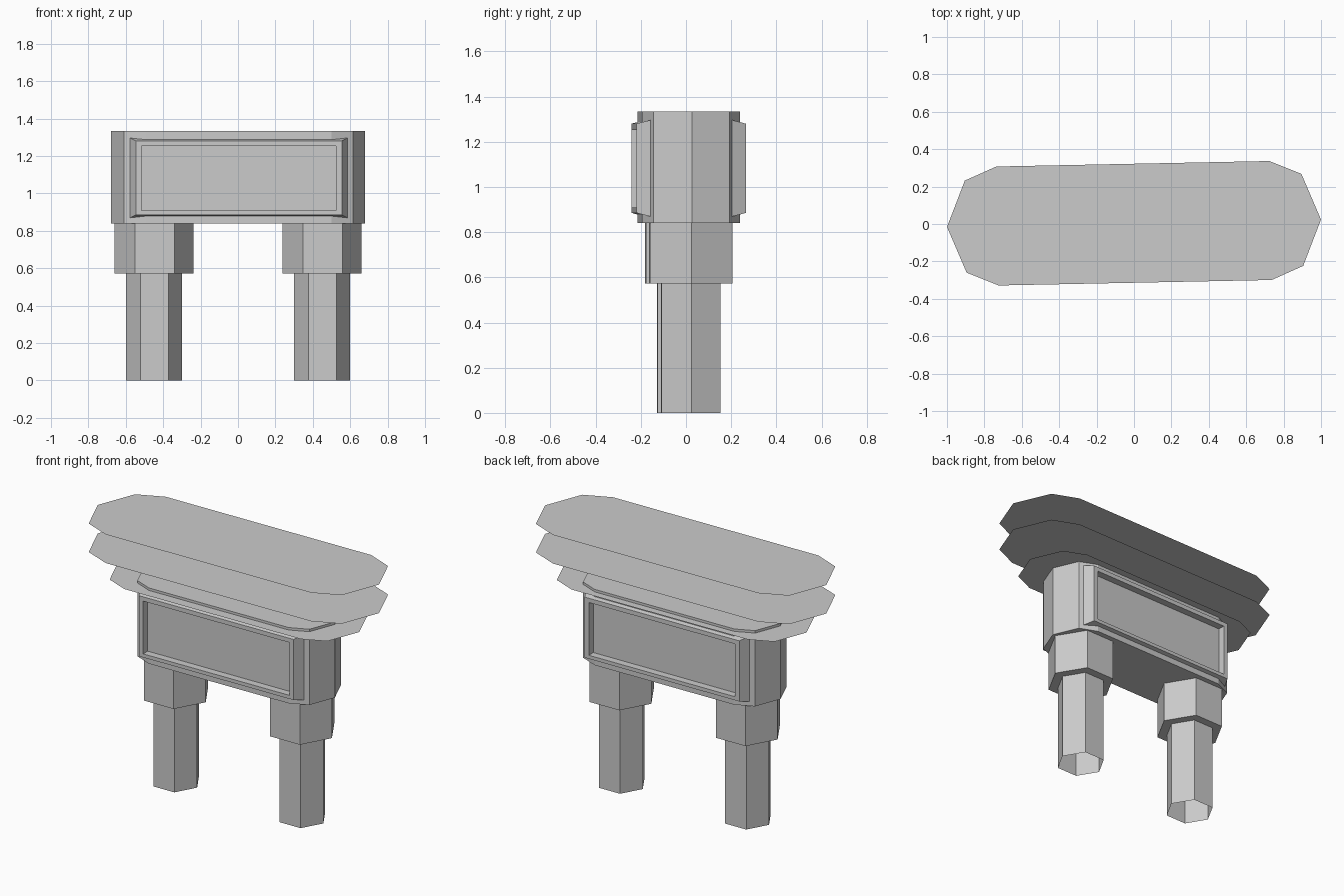
import bpy, bmesh, math
from mathutils import Matrix

cube = bpy.data.objects.get("Cube")
if cube:
    bpy.data.objects.remove(cube, do_unlink=True)

grey = bpy.data.materials.new("plain_grey")
grey.use_nodes = True
grey.diffuse_color = (0.6, 0.6, 0.6, 1)
grey.node_tree.nodes["Principled BSDF"].inputs["Base Color"].default_value = (0.6, 0.6, 0.6, 1)

TURN = Matrix.Rotation(math.radians(1.15), 4, 'Z')   # whole model is turned slightly


def build(name, rings, cap_start=True, cap_end=True, shift=0.012):
    """Loft a list of equal-sized rings of points into an object."""
    bm = bmesh.new()
    loops = [[bm.verts.new(p) for p in ring] for ring in rings]
    for a, b in zip(loops, loops[1:]):
        for i in range(len(a)):
            j = (i + 1) % len(a)
            bm.faces.new((a[i], a[j], b[j], b[i]))
    if cap_start:
        bm.faces.new(loops[0][::-1])
    if cap_end:
        bm.faces.new(loops[-1])
    if len(rings) > 1:
        bmesh.ops.recalc_face_normals(bm, faces=bm.faces)
    bm.transform(Matrix.Translation((0, shift, 0)) @ TURN)
    mesh = bpy.data.meshes.new(name)
    bm.to_mesh(mesh)
    bm.free()
    mesh.materials.append(grey)
    obj = bpy.data.objects.new(name, mesh)
    bpy.context.collection.objects.link(obj)
    return obj


def outline(z, k=1.0):
    """Long ten-sided outline with pointed ends."""
    half = [(1, 0), (0.9, 0.246), (0.73, 0.318), (-0.73, 0.318), (-0.9, 0.246)]
    pts = half + [(-x, -y) for x, y in half]
    return [(x * k, y * k, z) for x, y in pts]


def hexagon(cx, r, z):
    return [(cx + r * math.cos(i * math.pi / 3), r * math.sin(i * math.pi / 3), z)
            for i in range(6)]


def rect(side, y, hx, z0, z1):
    return [(-hx, side * y, z0), (hx, side * y, z0), (hx, side * y, z1), (-hx, side * y, z1)]


def cut(obj, side, depth):
    """Cut the rectangular panel recess, down to the given distance from the middle."""
    tool = build("recess_cutter", [rect(side, depth, 0.52, 0.908, 1.252),
                                   rect(side, 0.4, 0.52, 0.908, 1.252)])
    tool.hide_render = True
    mod = obj.modifiers.new("recess", 'BOOLEAN')
    mod.operation = 'DIFFERENCE'
    mod.solver = 'EXACT'
    mod.object = tool
    bpy.ops.object.select_all(action='DESELECT')
    bpy.context.view_layer.objects.active = obj
    obj.select_set(True)
    bpy.ops.object.modifier_apply(modifier=mod.name)
    bpy.data.objects.remove(tool, do_unlink=True)


# Main body with a recess on both long sides
body = build("body", [outline(0.84, 0.68), outline(1.334, 0.68)])

# Bevelled panel frames, front and back
for side, label in ((-1, "front"), (1, "back")):
    cut(body, side, 0.18)
    frame = build(label + "_panel_frame", [rect(side, 0.165, 0.59, 0.865, 1.3),
                                           rect(side, 0.242, 0.55, 0.885, 1.28)])
    cut(frame, side, 0.195)

# Six-sided legs, open at the foot, with wider sleeves above
for side, label in ((-1, "right"), (1, "left")):
    cx = side * 0.449
    build(label + "_leg", [hexagon(cx, 0.15, 0), hexagon(cx, 0.15, 0.575)], cap_start=False)
    build(label + "_leg_sleeve", [hexagon(cx, 0.211, 0.572), hexagon(cx, 0.211, 0.84)])

# Flat sheets stacked above the body
for label, z, k in (("lower", 1.318, 0.86), ("middle", 1.478, 1), ("top", 1.664, 1)):
    build(label + "_sheet", [outline(z, k)], cap_start=False, shift=0.004)
